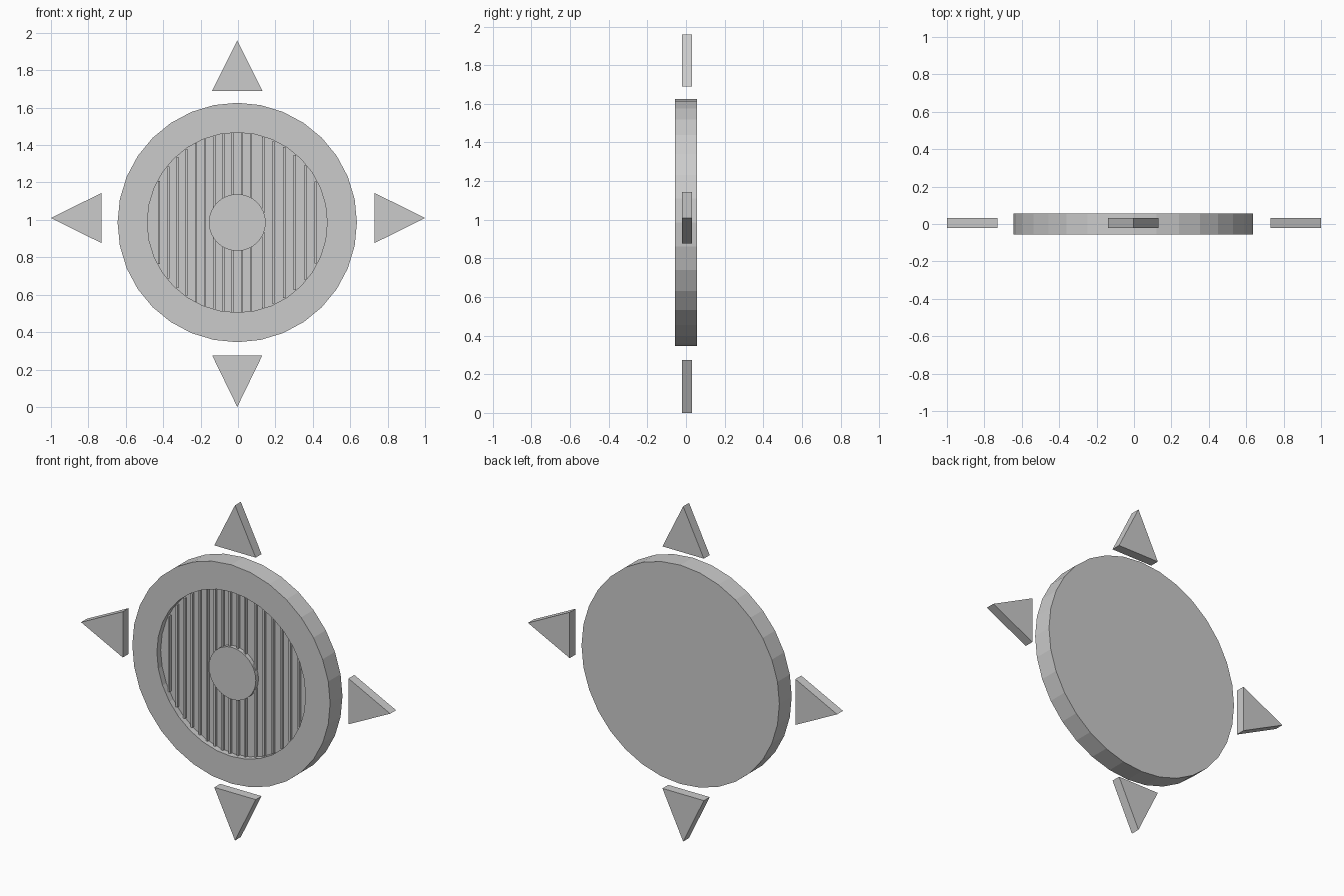
import bpy
from math import sin, cos, pi, sqrt

if "Cube" in bpy.data.objects:
    bpy.data.objects.remove(bpy.data.objects["Cube"])

CX, CZ = -0.004, 0.986      # centre of the round body
SIDES = 32
R_OUT, R_IN, R_HUB = 0.64, 0.481, 0.152
FRONT, BACK, FLOOR = -0.057, 0.057, -0.022


def add_mesh(name, verts, faces):
    mesh = bpy.data.meshes.new(name)
    mesh.from_pydata(verts, [], faces)
    obj = bpy.data.objects.new(name, mesh)
    bpy.context.collection.objects.link(obj)
    return obj


def lathe(name, profile):
    """Rings of (radius, y) from back to front, capped at both ends."""
    verts, faces = [], []
    for r, y in profile:
        for i in range(SIDES):
            a = 2 * pi * i / SIDES
            verts.append((CX + r * cos(a), y, CZ + r * sin(a)))
    for k in range(len(profile) - 1):
        for i in range(SIDES):
            j = (i + 1) % SIDES
            a, b = k * SIDES, (k + 1) * SIDES
            faces.append((a + i, b + i, b + j, a + j))
    last = (len(profile) - 1) * SIDES
    faces.append(tuple(reversed(range(SIDES))))
    faces.append(tuple(range(last, last + SIDES)))
    # outward orientation: back cap faces +y, front cap faces -y
    return add_mesh(name, verts, faces)


def prism(name, outline, y0, y1):
    """Extrude a counter-clockwise (x, z) outline from y0 (front) to y1."""
    n = len(outline)
    verts = [(x, y, z) for y in (y0, y1) for x, z in outline]
    faces = [tuple(range(n)), tuple(reversed(range(n, 2 * n)))]
    for i in range(n):
        j = (i + 1) % n
        faces.append((i, i + n, j + n, j))
    return add_mesh(name, verts, faces)


# Round body with a shallow recess in the front
lathe("round_body", [(R_OUT, BACK), (R_OUT, FRONT), (R_IN, FRONT), (R_IN, FLOOR)])

# Hub disc in the middle of the recess
lathe("hub", [(R_HUB, FLOOR + 0.002), (R_HUB, FRONT + 0.01)])

# Thin vertical grille bars, split above and below the hub
bars = [-0.422 + 0.0492 * i for i in range(11)] + [0.135 + 0.0562 * i for i in range(6)]
W = 0.006
for n, x in enumerate(bars):
    d = abs(x - CX)
    top = sqrt((R_IN - 0.002) ** 2 - (d + W) ** 2)
    low = sqrt(R_HUB ** 2 - d ** 2) - 0.01 if d < R_HUB - 0.01 else None
    spans = [(-top, top)] if low is None else [(-top, -low), (low, top)]
    for k, (a, b) in enumerate(spans):
        prism(f"grille_bar_{n}_{k}",
              [(x - W, CZ + a), (x + W, CZ + a), (x + W, CZ + b), (x - W, CZ + b)],
              FLOOR - 0.015, FLOOR + 0.002)

# Four arrowheads pointing outward: (tip, base centre)
arrows = {
    "arrow_up": ((-0.004, 1.96), (-0.004, 1.69)),
    "arrow_down": ((-0.004, 0.0), (-0.004, 0.275)),
    "arrow_left": ((-1.0, 1.01), (-0.73, 1.01)),
    "arrow_right": ((1.0, 1.01), (0.73, 1.01)),
}
for name, ((tx, tz), (bx, bz)) in arrows.items():
    length = sqrt((tx - bx) ** 2 + (tz - bz) ** 2)
    ux, uz = (tx - bx) / length, (tz - bz) / length
    h = 0.134
    prism(name, [(tx, tz), (bx - uz * h, bz + ux * h), (bx + uz * h, bz - ux * h)],
          -0.022, 0.032)
